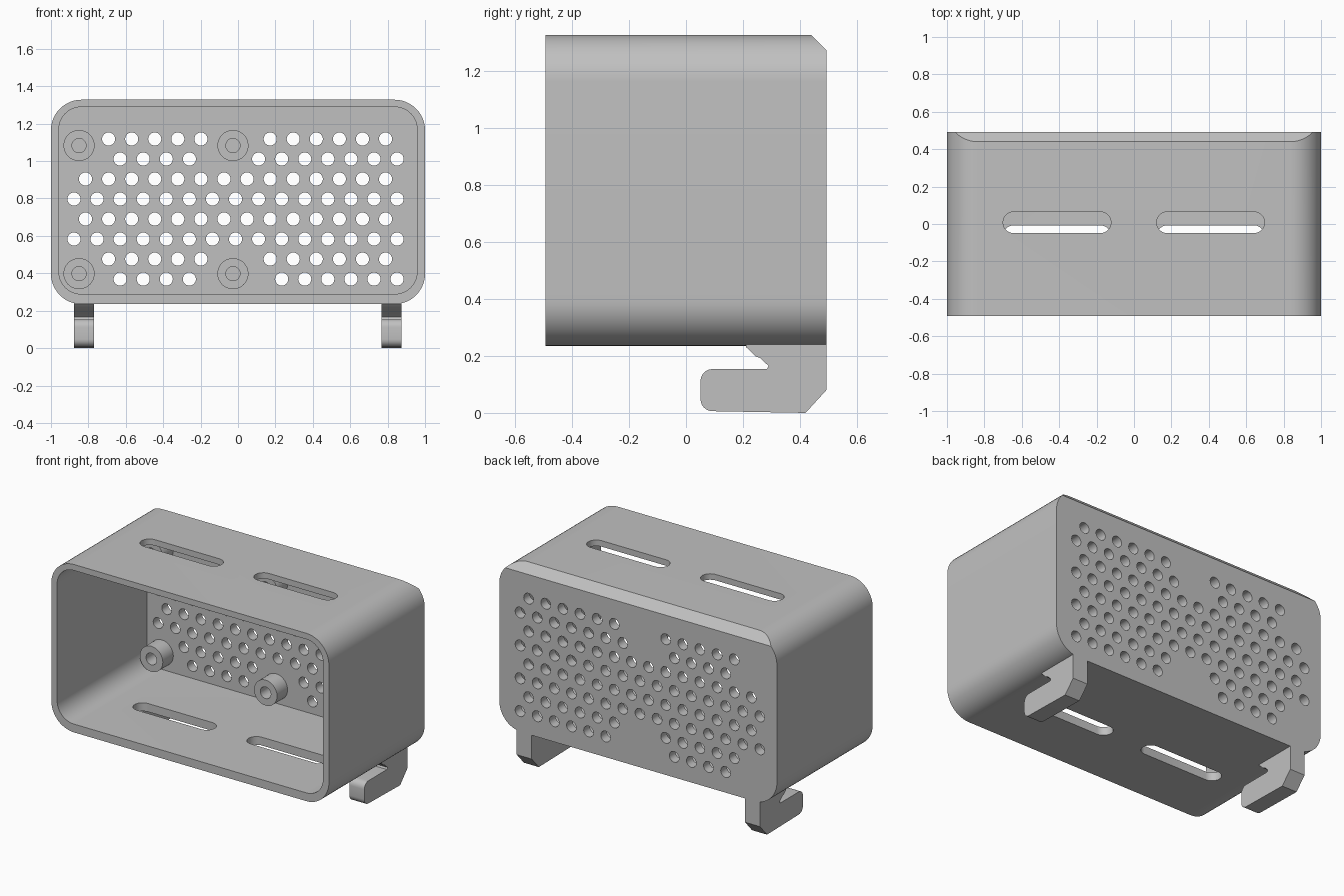
import bpy, bmesh, math
from mathutils import Vector, Matrix

if "Cube" in bpy.data.objects:
    bpy.data.objects.remove(bpy.data.objects["Cube"], do_unlink=True)

# Single grey material
grey = bpy.data.materials.new("plain_grey")
grey.use_nodes = True
GREY = (0.53, 0.53, 0.53, 1.0)
grey.diffuse_color = GREY
bsdf = grey.node_tree.nodes["Principled BSDF"]
bsdf.inputs["Base Color"].default_value = GREY
bsdf.inputs["Roughness"].default_value = 0.6

FRONT, BACK = -0.493, 0.493
INNER_BACK = 0.43
BOTTOM, TOP = 0.235, 1.328


def arc(cx, cy, r, a0, a1, steps):
    return [(cx + r * math.cos(math.radians(a0 + (a1 - a0) * i / steps)),
             cy + r * math.sin(math.radians(a0 + (a1 - a0) * i / steps)))
            for i in range(steps + 1)]


def rounded_rect(x0, x1, y0, y1, r, steps=12):
    return (arc(x1 - r, y1 - r, r, 0, 90, steps) + arc(x0 + r, y1 - r, r, 90, 180, steps)
            + arc(x0 + r, y0 + r, r, 180, 270, steps) + arc(x1 - r, y0 + r, r, 270, 360, steps))


def slot_outline(x0, x1, cy, r):
    return arc(x1 - r, cy, r, -90, 90, 14) + arc(x0 + r, cy, r, 90, 270, 14)


def prism(bm, pts, axis, a, b):
    """Extrude a 2D outline along one axis from a to b."""
    place = {"x": lambda p, d: (d, p[0], p[1]),
             "y": lambda p, d: (p[0], d, p[1]),
             "z": lambda p, d: (p[0], p[1], d)}[axis]
    low = [bm.verts.new(place(p, a)) for p in pts]
    high = [bm.verts.new(place(p, b)) for p in pts]
    faces = [bm.faces.new(low), bm.faces.new(high[::-1])]
    for i in range(len(pts)):
        j = (i + 1) % len(pts)
        faces.append(bm.faces.new((low[j], low[i], high[i], high[j])))
    bmesh.ops.recalc_face_normals(bm, faces=faces)


def finish(name, bm):
    mesh = bpy.data.meshes.new(name)
    bm.to_mesh(mesh)
    bm.free()
    mesh.materials.append(grey)
    obj = bpy.data.objects.new(name, mesh)
    bpy.context.collection.objects.link(obj)
    return obj


def activate(obj):
    bpy.ops.object.select_all(action="DESELECT")
    obj.select_set(True)
    bpy.context.view_layer.objects.active = obj


def smooth(obj):
    activate(obj)
    bpy.ops.object.shade_smooth_by_angle(angle=math.radians(25))


def cut(target, cutter):
    mod = target.modifiers.new("cut", "BOOLEAN")
    mod.operation = "DIFFERENCE"
    mod.solver = "EXACT"
    mod.object = cutter
    activate(target)
    bpy.ops.object.modifier_apply(modifier=mod.name)
    bpy.data.objects.remove(cutter, do_unlink=True)


# Rounded case shell, open at the front
bm = bmesh.new()
prism(bm, rounded_rect(-1, 1, BOTTOM, TOP, 0.163), "y", FRONT, BACK)
case = finish("case", bm)

bm = bmesh.new()
prism(bm, rounded_rect(-0.958, 0.958, 0.289, 1.289, 0.12), "y", FRONT - 0.1, INNER_BACK)
cut(case, finish("cavity_cutter", bm))

# Slots, vent holes and the bevelled top back edge
bm = bmesh.new()
for x0, x1 in ((-0.70, -0.123), (0.121, 0.698)):
    prism(bm, slot_outline(x0, x1, 0.008, 0.057), "z", 1.2, 1.4)
    prism(bm, slot_outline(x0, x1, -0.064, 0.057), "z", 0.15, 0.35)

PITCH_X, PITCH_Z = 0.1234, 0.107
side = list(range(1, 6)) + list(range(8, 14))
rows = [side,
        list(range(2, 6)) + list(range(8, 15)),
        range(14), range(15), range(14), range(15),
        side,
        list(range(2, 6)) + list(range(9, 15))]
for r, columns in enumerate(rows):
    shift = 0.5 if r % 2 == 0 else 0
    for c in columns:
        x, z = -0.877 + (c + shift) * PITCH_X, 1.118 - r * PITCH_Z
        prism(bm, arc(x, z, 0.035, 0, 345, 23), "y", 0.38, 0.6)

prism(bm, [(0.398, 1.37), (0.54, 1.228), (0.54, 1.37)], "x", -1.1, 1.1)
cut(case, finish("openings_cutter", bm))
smooth(case)

# Hollow screw posts on the inside of the back wall
for side_name, x in (("right", -0.85), ("middle", -0.027)):
    for level, z in (("upper", 1.083), ("lower", 0.398)):
        bm = bmesh.new()
        profile = [(0.038, 0.44), (0.038, 0.322), (0.083, 0.322), (0.083, 0.44)]
        verts = [bm.verts.new((x + r, y, z)) for r, y in profile]
        edges = [bm.edges.new(pair) for pair in zip(verts, verts[1:])]
        bmesh.ops.spin(bm, geom=verts + edges, cent=(x, 0, z), axis=(0, 1, 0),
                       angle=2 * math.pi, steps=32, use_merge=True)
        bmesh.ops.remove_doubles(bm, verts=bm.verts, dist=1e-5)
        bmesh.ops.recalc_face_normals(bm, faces=bm.faces)
        # The rim must face the open front
        rim = min(bm.faces, key=lambda f: f.calc_center_median().y)
        if rim.normal.y > 0:
            bmesh.ops.reverse_faces(bm, faces=bm.faces)
        smooth(finish(f"{level}_{side_name}_post", bm))

# Forward-pointing mounting hooks under the case
hook = ([(BACK, 0.25), (BACK, 0.08), (0.42, 0.0)]
        + arc(0.093, 0.048, 0.042, 270, 180, 6)
        + arc(0.093, 0.112, 0.042, 180, 90, 6)
        + [(0.284, 0.154), (0.29, 0.165), (0.26, 0.193), (0.246, 0.198),
           (0.21, 0.232), (0.21, 0.25)])
for name, x in (("right_hook", -0.824), ("left_hook", 0.82)):
    bm = bmesh.new()
    prism(bm, hook, "x", x - 0.054, x + 0.054)
    smooth(finish(name, bm))
